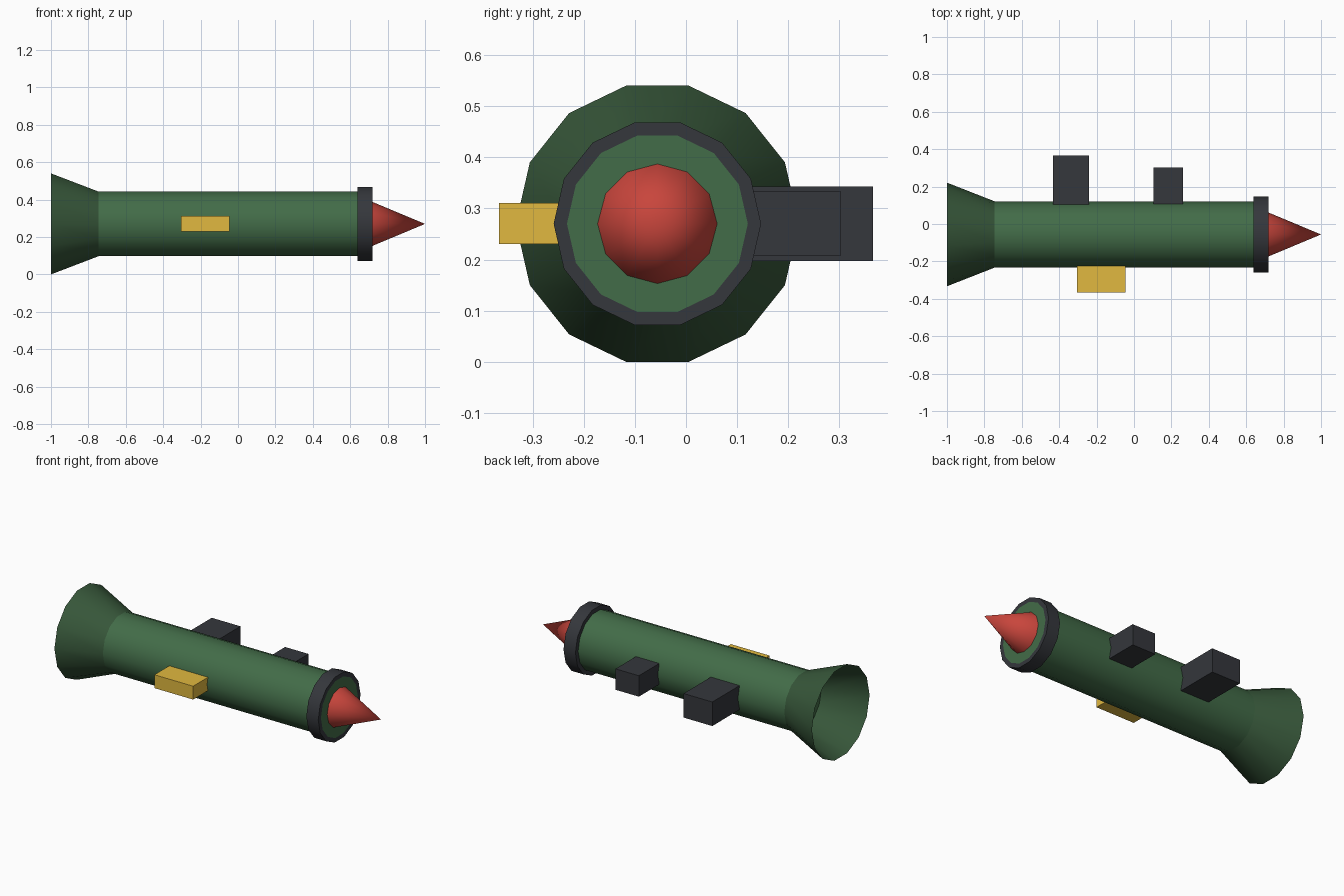
import bpy, bmesh, math

if "Cube" in bpy.data.objects:
    bpy.data.objects.remove(bpy.data.objects["Cube"])

AXIS_Y, AXIS_Z = -0.056, 0.27


def material(name, rgb):
    m = bpy.data.materials.new(name)
    m.diffuse_color = (*rgb, 1)
    m.use_nodes = True
    m.node_tree.nodes["Principled BSDF"].inputs["Base Color"].default_value = m.diffuse_color
    return m


green = material("tube_green", (0.055, 0.15, 0.065))
dark_green = material("flare_green", (0.038, 0.095, 0.042))
dark = material("dark_metal", (0.035, 0.038, 0.045))
red = material("warhead_red", (0.58, 0.06, 0.045))
yellow = material("sight_yellow", (0.75, 0.48, 0.05))


def finish(name, bm, mat, smooth=False):
    me = bpy.data.meshes.new(name)
    bm.to_mesh(me)
    bm.free()
    me.materials.append(mat)
    ob = bpy.data.objects.new(name, me)
    bpy.context.collection.objects.link(ob)
    if smooth:
        bpy.ops.object.select_all(action='DESELECT')
        bpy.context.view_layer.objects.active = ob
        ob.select_set(True)
        bpy.ops.object.shade_smooth_by_angle(angle=math.radians(35))
    return ob


def lathe(name, profile, sides, mat, caps=(False, False)):
    """Revolve (x, radius) points around the launcher's long axis."""
    bm = bmesh.new()
    rings = []
    for x, r in profile:
        n = sides if r > 0 else 1
        rings.append([bm.verts.new((x, AXIS_Y + r * math.cos(2 * math.pi * i / sides),
                                    AXIS_Z + r * math.sin(2 * math.pi * i / sides)))
                      for i in range(n)])
    for a, b in zip(rings, rings[1:]):
        for i in range(sides):
            j = (i + 1) % sides
            if len(b) == 1:
                bm.faces.new((a[i], a[j], b[0]))
            else:
                bm.faces.new((a[i], a[j], b[j], b[i]))
    if caps[0]:
        bm.faces.new(rings[0][::-1])
    if caps[1]:
        bm.faces.new(rings[-1])
    # faces must point away from the axis
    bm.normal_update()
    side = bm.faces[:][sides * (len(profile) // 2 - 1)]
    c = side.calc_center_median()
    if side.normal.y * (c.y - AXIS_Y) + side.normal.z * (c.z - AXIS_Z) < 0:
        bmesh.ops.reverse_faces(bm, faces=bm.faces[:])
        bm.normal_update()
    for f in bm.faces:
        if len(f.verts) == sides and sides > 4:
            outward = 1 if f.calc_center_median().x > 0 else -1
            if f.normal.x * outward < 0:
                f.normal_flip()
    return finish(name, bm, mat, True)


def box(name, lo, hi, mat):
    bm = bmesh.new()
    bmesh.ops.create_cube(bm, size=1)
    for v in bm.verts:
        v.co = [(a + b) / 2 + c * (b - a) for a, b, c in zip(lo, hi, v.co)]
    return finish(name, bm, mat)


# launch tube, open rear flare, muzzle collar and pointed warhead
lathe("launch_tube", [(-0.745, 0.177), (0.72, 0.177)], 14, green, (True, True))
lathe("rear_flare", [(-1.0, 0.277), (-0.745, 0.177)], 14, dark_green)
lathe("muzzle_collar", [(0.64, 0.17), (0.64, 0.203), (0.72, 0.203), (0.72, 0.177)], 14, dark)
lathe("warhead", [(0.72, 0.117), (1.0, 0.0)], 12, red, (True, False))

# two grips on one side, sight on the other
box("rear_grip", (-0.433, 0.09, 0.197), (-0.24, 0.366, 0.343), dark)
box("front_grip", (0.105, 0.09, 0.207), (0.262, 0.302, 0.334), dark)
box("sight", (-0.305, -0.366, 0.23), (-0.045, -0.21, 0.311), yellow)
